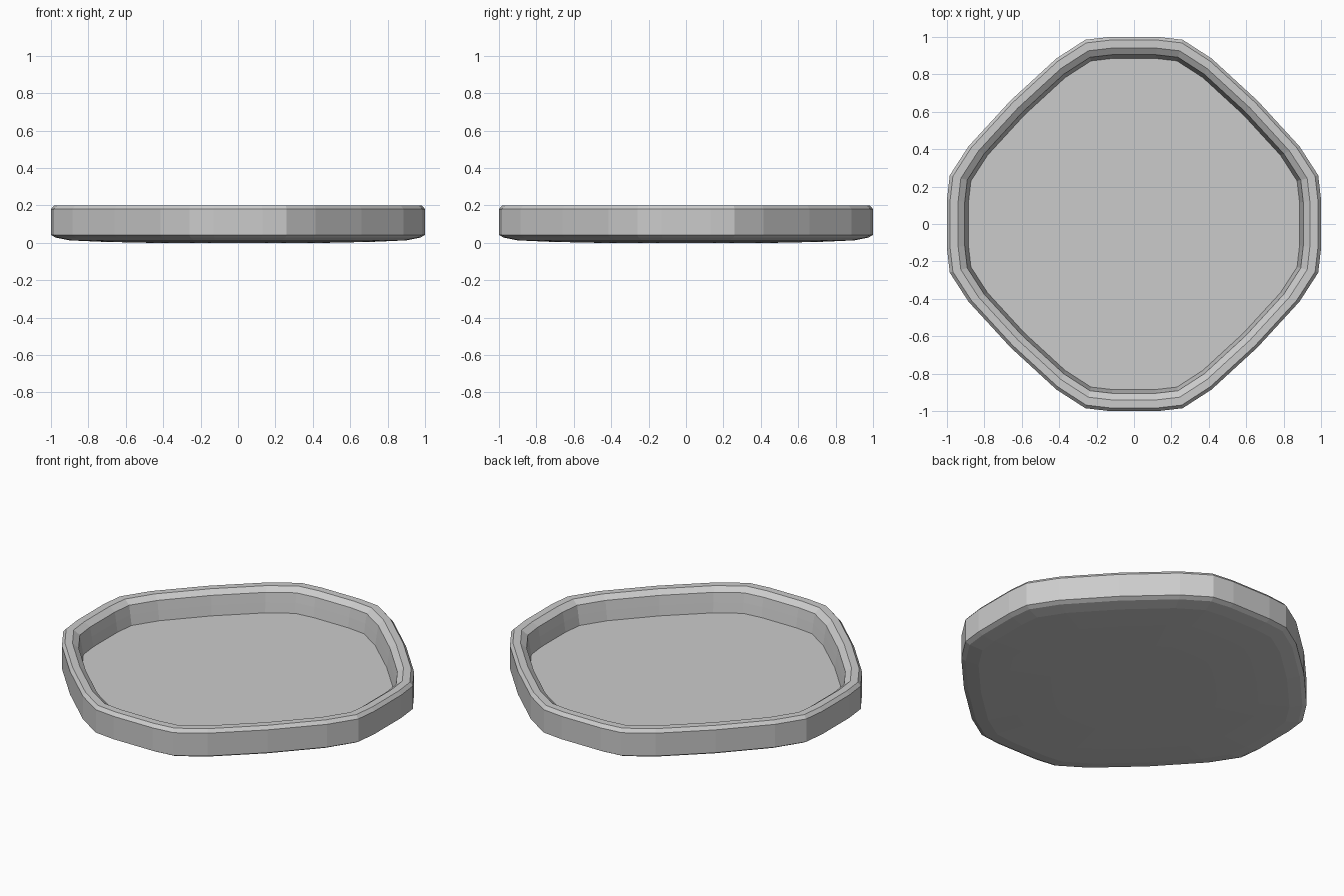
import bpy, bmesh

if "Cube" in bpy.data.objects:
    bpy.data.objects.remove(bpy.data.objects["Cube"])

# Outline of one eighth-symmetric quadrant, from +x round to +y
quarter = [(1.0, 0.13), (0.985, 0.26), (0.885, 0.415), (0.66, 0.66),
           (0.415, 0.885), (0.26, 0.985), (0.13, 1.0)]
outline = []
for _ in range(4):
    outline += quarter
    quarter = [(-y, x) for x, y in quarter]


def loft_outline(name, profile):
    """Stack scaled copies of the outline (scale, z) and cap both ends."""
    bm = bmesh.new()
    rings = [[bm.verts.new((x * s, y * s, z)) for x, y in outline]
             for s, z in profile]
    n = len(outline)
    for a, b in zip(rings, rings[1:]):
        for i in range(n):
            j = (i + 1) % n
            bm.faces.new((a[i], a[j], b[j], b[i]))
    bm.faces.new(rings[0][::-1])
    bm.faces.new(rings[-1])
    bmesh.ops.recalc_face_normals(bm, faces=bm.faces)
    mesh = bpy.data.meshes.new(name)
    bm.to_mesh(mesh)
    bm.free()
    obj = bpy.data.objects.new(name, mesh)
    bpy.context.collection.objects.link(obj)
    return obj


# Shallow tray: gently domed underside, outer wall, bevelled rim, inner wall, floor
loft_outline("tray", [
    (0.48, 0.0), (0.72, 0.005), (0.90, 0.013), (0.975, 0.028), (1.0, 0.042),
    (1.0, 0.18), (0.983, 0.2), (0.94, 0.2), (0.905, 0.175),
    (0.895, 0.12), (0.885, 0.06)])
